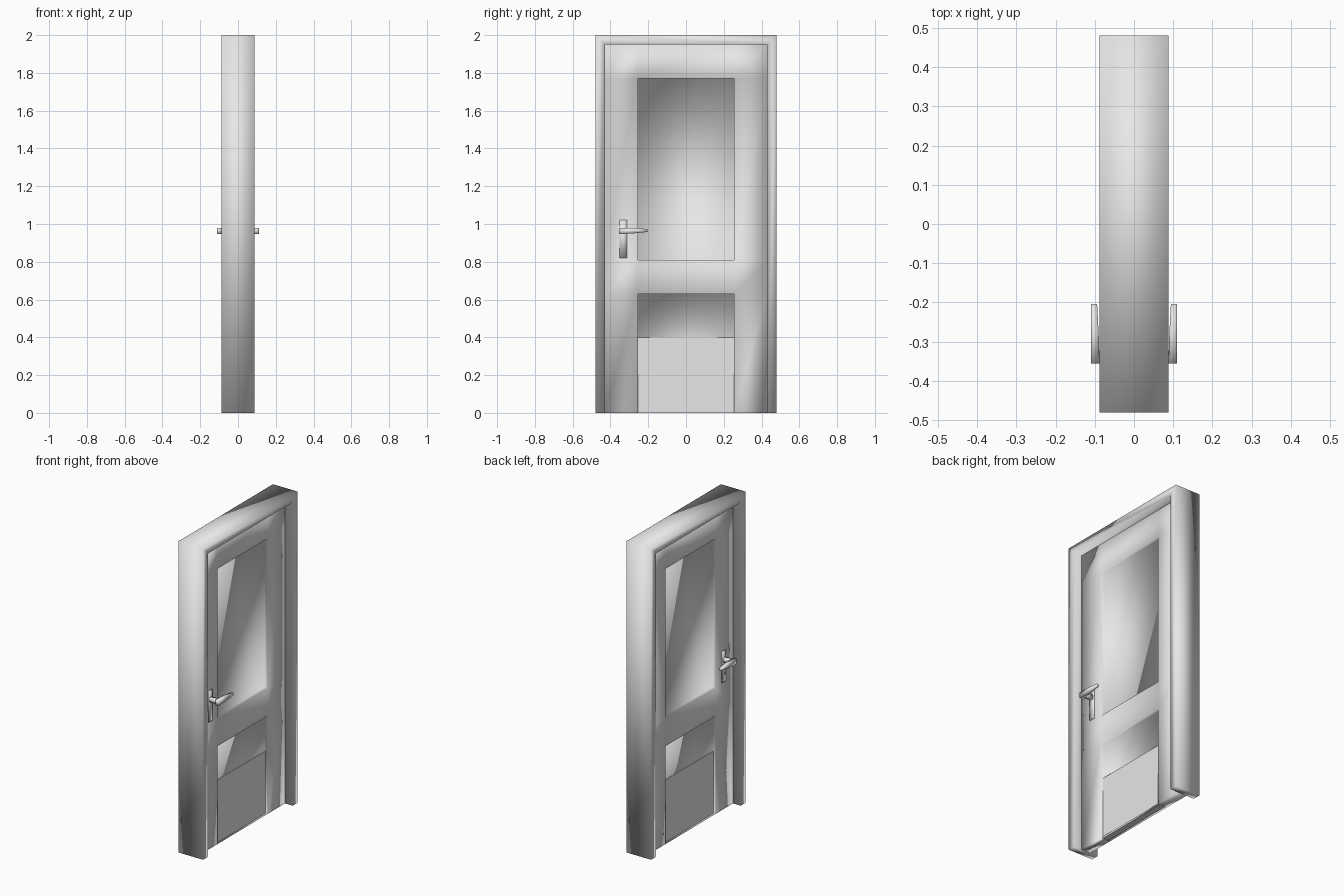
import bpy, bmesh

if "Cube" in bpy.data.objects:
    bpy.data.objects.remove(bpy.data.objects["Cube"])

grey = bpy.data.materials.new("light_grey")
grey.diffuse_color = (0.8, 0.8, 0.8, 1)
grey.use_nodes = True
grey.node_tree.nodes["Principled BSDF"].inputs["Base Color"].default_value = grey.diffuse_color


def make(name, bm, smooth=True, mirror=False):
    """Turn a bmesh into a named object, optionally mirrored to the other side of the door."""
    bmesh.ops.recalc_face_normals(bm, faces=bm.faces)
    me = bpy.data.meshes.new(name)
    for f in bm.faces:
        f.smooth = smooth
    bm.to_mesh(me)
    bm.free()
    me.materials.append(grey)
    ob = bpy.data.objects.new(name, me)
    bpy.context.collection.objects.link(ob)
    if mirror:
        mod = ob.modifiers.new("both_sides", 'MIRROR')
        mod.use_axis = (True, False, False)
    return ob


def loft(bm, sections):
    """Skin a closed solid through matching cross-sections."""
    rings = [[bm.verts.new(p) for p in s] for s in sections]
    n = len(rings[0])
    for a, b in zip(rings, rings[1:]):
        for i in range(n):
            j = (i + 1) % n
            bm.faces.new((a[i], a[j], b[j], b[i]))
    bm.faces.new(rings[0][::-1])
    bm.faces.new(rings[-1])


def box(bm, x0, x1, y0, y1, z0, z1):
    loft(bm, [[(x, y0, z0), (x, y1, z0), (x, y1, z1), (x, y0, z1)] for x in (x0, x1)])


# Frame: two jambs and a head, mitred at the corners
bm = bmesh.new()
outer = [(-0.48, 0), (-0.48, 2), (0.48, 2), (0.48, 0)]
inner = [(-0.43, 0), (-0.43, 1.95), (0.43, 1.95), (0.43, 0)]
loft(bm, [[(-0.088, *o), (0.088, *o), (0.088, *i), (-0.088, *i)]
          for o, i in zip(outer, inner)])
make("door_frame", bm)

# Leaf: half thickness, with the two panels sunk into its face
bm = bmesh.new()
ys = [-0.43, -0.255, 0.255, 0.43]
zs = [0, 0.63, 0.81, 1.77, 1.95]
grid = [[bm.verts.new((0.033, y, z)) for z in zs] for y in ys]
panels = []
for i in range(len(ys) - 1):
    for j in range(len(zs) - 1):
        f = bm.faces.new((grid[i][j], grid[i + 1][j], grid[i + 1][j + 1], grid[i][j + 1]))
        if i == 1 and j in (0, 2):
            panels.append(f)
bm.normal_update()
rim = [e for e in bm.edges if e.is_boundary]
bmesh.ops.inset_individual(bm, faces=panels, thickness=0.001, depth=-0.019)
edge = bmesh.ops.extrude_edge_only(bm, edges=rim)
for v in edge["geom"]:
    if isinstance(v, bmesh.types.BMVert):
        v.co.x = 0
make("door_leaf", bm, mirror=True)

# Flat flap filling the lower part of the bottom panel
bm = bmesh.new()
box(bm, -0.019, 0.019, -0.254, 0.254, 0, 0.4)
make("lower_flap", bm, smooth=False)

# Thin plate behind each handle
bm = bmesh.new()
box(bm, 0.033, 0.038, -0.352, -0.312, 0.82, 1.02)
make("handle_plate", bm, mirror=True)

# Handle: stem out of the plate, then a lever tapering along the door
bm = bmesh.new()
box(bm, 0.036, 0.095, -0.348, -0.322, 0.95, 0.976)
loft(bm, [[(x0, y, z0), (0.11, y, z0), (0.11, y, z1), (x0, y, z1)]
          for y, x0, z0, z1 in ((-0.356, 0.088, 0.946, 0.98),
                                (-0.28, 0.09, 0.95, 0.98),
                                (-0.204, 0.094, 0.958, 0.973))])
make("handle_lever", bm, mirror=True)
